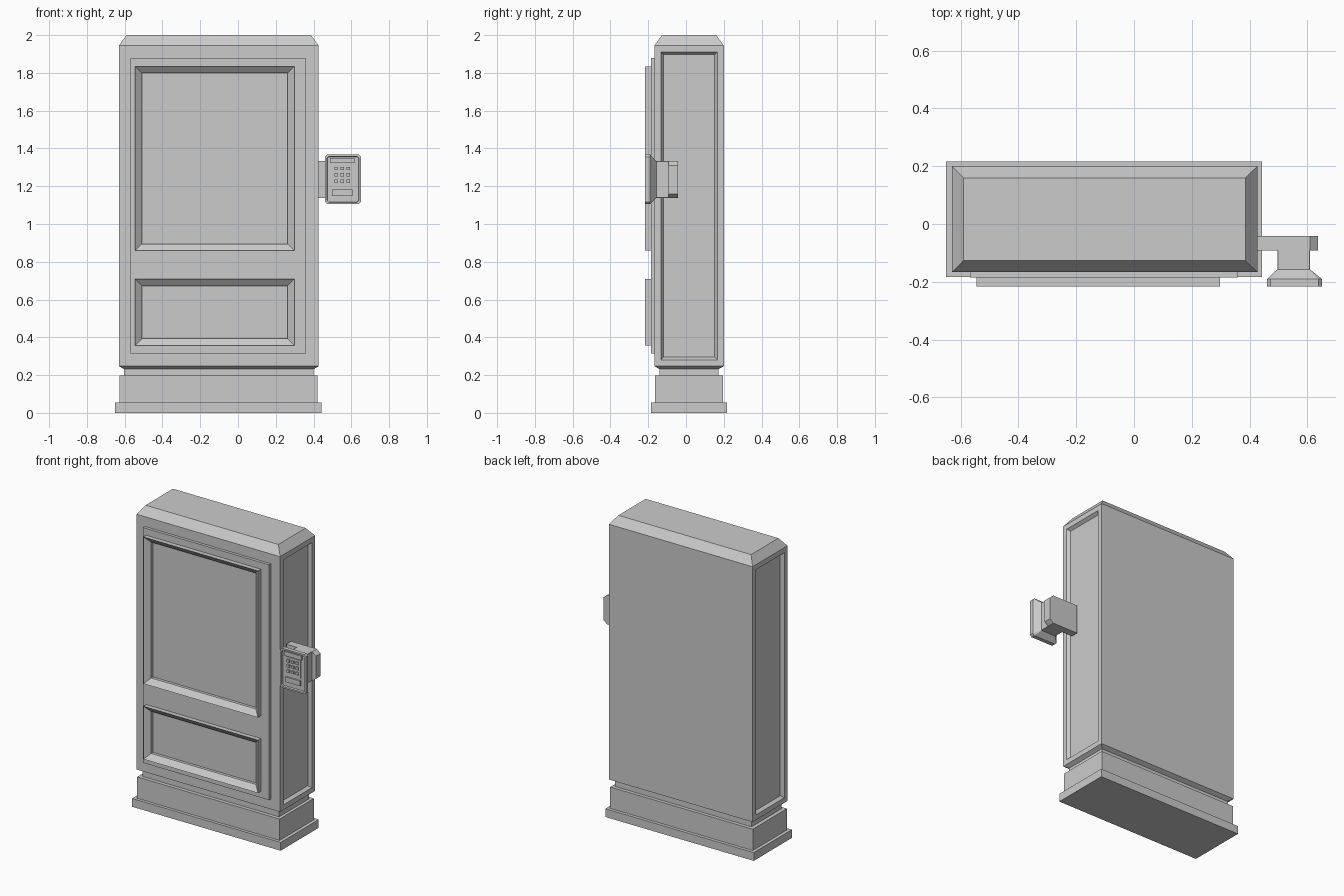
import bpy, bmesh

if "Cube" in bpy.data.objects:
    bpy.data.objects.remove(bpy.data.objects["Cube"])


def skin(bm, loops, start=None, cap_start=False, cap_end=False):
    """Bridge equal-length point loops; 'start' reuses existing vertices. Returns vertex rings."""
    rings = ([start] if start else []) + [[bm.verts.new(p) for p in loop] for loop in loops]
    n = len(rings[0])
    for a, b in zip(rings, rings[1:]):
        for i in range(n):
            j = (i + 1) % n
            bm.faces.new((a[i], a[j], b[j], b[i]))
    if cap_start:
        bm.faces.new(rings[0])
    if cap_end:
        bm.faces.new(rings[-1])
    return rings


def finish(name, bm):
    bmesh.ops.recalc_face_normals(bm, faces=bm.faces)
    mesh = bpy.data.meshes.new(name)
    bm.to_mesh(mesh)
    bm.free()
    bpy.context.collection.objects.link(bpy.data.objects.new(name, mesh))


def part(name, loops, cap_start=True, cap_end=True):
    bm = bmesh.new()
    skin(bm, loops, None, cap_start, cap_end)
    finish(name, bm)


def flat(x0, x1, y0, y1, z):
    """Horizontal rectangle."""
    return [(x0, y0, z), (x1, y0, z), (x1, y1, z), (x0, y1, z)]


def upright(x0, x1, z0, z1, y, c=0):
    """Rectangle facing front, with optional cut corners."""
    if not c:
        return [(x0, y, z0), (x1, y, z0), (x1, y, z1), (x0, y, z1)]
    pts = [(x0 + c, z0), (x1 - c, z0), (x1, z0 + c), (x1, z1 - c),
           (x1 - c, z1), (x0 + c, z1), (x0, z1 - c), (x0, z0 + c)]
    return [(x, y, z) for x, z in pts]


def button(name, x0, x1, z0, z1, front, back):
    """Raised block with an open, hidden back."""
    part(name, [upright(x0, x1, z0, z1, y) for y in (back, front)], cap_start=False)


# Cabinet: stepped base, waist, body and chamfered top in one skin
bm = bmesh.new()
rings = skin(bm, [
    flat(-0.65, 0.443, -0.184, 0.216, 0), flat(-0.65, 0.443, -0.184, 0.216, 0.055),
    flat(-0.628, 0.421, -0.164, 0.195, 0.055), flat(-0.628, 0.421, -0.164, 0.195, 0.197),
    flat(-0.603, 0.401, -0.14, 0.172, 0.197), flat(-0.603, 0.401, -0.14, 0.172, 0.232),
    flat(-0.63, 0.427, -0.167, 0.2, 0.247), flat(-0.63, 0.427, -0.167, 0.2, 1.945),
    flat(-0.591, 0.386, -0.127, 0.16, 2.0)], None, True, True)
bmesh.ops.recalc_face_normals(bm, faces=bm.faces)

# Recessed end panels
ends = [f for f in bm.faces if abs(f.normal.x) > 0.99 and f.calc_area() > 0.3]
bmesh.ops.inset_individual(bm, faces=ends, thickness=0.034, use_even_offset=True)
bmesh.ops.inset_individual(bm, faces=ends, thickness=0.014, depth=-0.02, use_even_offset=True)

# Raised door on the front
lo, hi = rings[6], rings[7]
corners = [lo[0], lo[1], hi[1], hi[0]]
bm.faces.remove(next(f for f in bm.faces if set(f.verts) == set(corners)))
door = [upright(-0.568, 0.358, 0.315, 1.88, y) for y in (-0.167, -0.186)]
outlines = [skin(bm, door, corners)[-1]]

# Two sloped frames around sunken panels
for z0, z1 in ((0.859, 1.835), (0.357, 0.709)):
    x0, x1, e = -0.545, 0.298, 0.036
    inner = (x0 + e, x1 - e, z0 + e, z1 - e)
    outlines.append(skin(bm, [upright(x0, x1, z0, z1, -0.186), upright(x0, x1, z0, z1, -0.216),
                              upright(*inner, -0.186), upright(*inner, -0.167)],
                         None, False, True)[0])

# Door face, filled around the frames
rim = [bm.edges.get((r[i], r[(i + 1) % 4])) for r in outlines for i in range(4)]
bmesh.ops.triangle_fill(bm, edges=rim, use_beauty=True, normal=(0, -1, 0))
finish("cabinet", bm)

# Side arm carrying the keypad
arm = [(0.42, 1.138), (0.61, 1.138), (0.637, 1.16), (0.637, 1.31), (0.61, 1.333), (0.42, 1.333)]
part("keypad_arm", [[(x, y, z) for x, z in arm] for y in (-0.092, -0.042)])

# Neck and flared keypad head with a sunken face
part("keypad_head", [upright(0.496, 0.609, 1.138, 1.333, -0.092, 0.002),
                     upright(0.496, 0.609, 1.138, 1.333, -0.157, 0.002),
                     upright(0.461, 0.65, 1.105, 1.368, -0.19, 0.012),
                     upright(0.461, 0.65, 1.105, 1.368, -0.216, 0.012),
                     upright(0.471, 0.64, 1.115, 1.358, -0.216, 0.01),
                     upright(0.473, 0.638, 1.117, 1.356, -0.203, 0.008)], cap_start=False)
button("keypad_screen", 0.487, 0.616, 1.322, 1.35, -0.212, -0.203)
button("key_plate", 0.497, 0.606, 1.198, 1.317, -0.208, -0.203)
button("card_slot", 0.497, 0.606, 1.148, 1.182, -0.212, -0.203)
for row in range(3):
    for col in range(3):
        x, z = 0.519 + 0.032 * col, 1.226 + 0.034 * row
        button("key", x - 0.009, x + 0.009, z - 0.009, z + 0.009, -0.216, -0.208)
